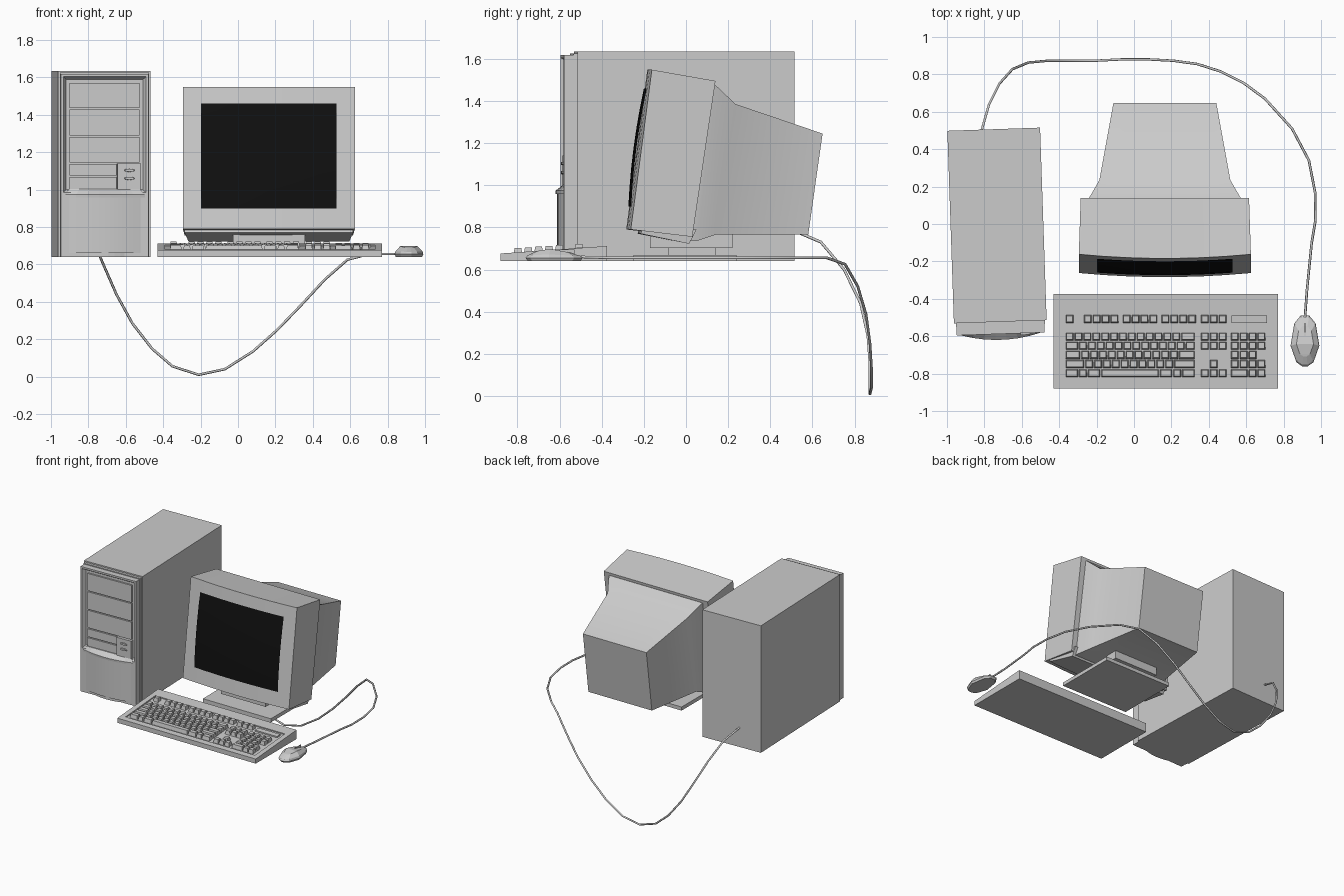
import bpy, bmesh
from math import radians
from mathutils import Matrix, Vector

if "Cube" in bpy.data.objects:
    bpy.data.objects.remove(bpy.data.objects["Cube"])

TOWER = Matrix.Translation((-0.7325, -0.008, 0)) @ Matrix.Rotation(radians(1.95), 4, 'Z')
FLOOR = 0.64
CX = 0.165  # monitor centre line


def finish(name, bm, matrix=None, smooth=None):
    bmesh.ops.recalc_face_normals(bm, faces=bm.faces)
    if matrix:
        bm.transform(matrix)
    me = bpy.data.meshes.new(name)
    bm.to_mesh(me)
    bm.free()
    ob = bpy.data.objects.new(name, me)
    bpy.context.collection.objects.link(ob)
    if smooth:
        bpy.context.view_layer.objects.active = ob
        ob.select_set(True)
        bpy.ops.object.shade_smooth_by_angle(angle=radians(smooth))
        ob.select_set(False)
    return ob


def add_loft(bm, rings):
    """Skin even-sized rings; close both ends with quad strips."""
    vs = [[bm.verts.new(p) for p in r] for r in rings]
    n = len(vs[0])
    for a, b in zip(vs, vs[1:]):
        for i in range(n):
            bm.faces.new((a[i], a[(i + 1) % n], b[(i + 1) % n], b[i]))
    for v in (vs[0], vs[-1]):
        for i in range(n // 2 - 1):
            bm.faces.new((v[i], v[i + 1], v[n - 2 - i], v[n - 1 - i]))


def loft(name, rings, matrix=None, smooth=None):
    bm = bmesh.new()
    add_loft(bm, rings)
    return finish(name, bm, matrix, smooth)


def rect(x0, x1, y0, y1, z):
    return [(x0, y0, z), (x1, y0, z), (x1, y1, z), (x0, y1, z)]


def box(name, x0, x1, y0, y1, z0, z1, matrix=None):
    return loft(name, [rect(x0, x1, y0, y1, z0), rect(x0, x1, y0, y1, z1)], matrix)


# Tower case
box("tower_case", -0.248, 0.248, -0.515, 0.515, FLOOR, 1.635, TOWER)
box("tower_bezel_seam", -0.238, 0.238, -0.535, -0.51, FLOOR, 1.625, TOWER)

# Tower front frame with sloping recess
bm = bmesh.new()
add_loft(bm, [rect(-0.235, 0.235, -0.58, -0.53, 0.97), rect(-0.235, 0.235, -0.58, -0.53, 1.618)])
bm.normal_update()
bmesh.ops.recalc_face_normals(bm, faces=bm.faces)
front = [f for f in bm.faces if f.normal.y < -0.9]
bmesh.ops.inset_region(bm, faces=front, thickness=0.02)
bmesh.ops.inset_region(bm, faces=front, thickness=0.022, depth=-0.026)
finish("tower_front_frame", bm, TOWER)

# Drive bay covers
for i, (z0, z1) in enumerate([(1.435, 1.57), (1.29, 1.427), (1.145, 1.282)]):
    box(f"drive_bay_{i + 1}", -0.187, 0.187, -0.566, -0.55, z0, z1, TOWER)
for i, (z0, z1) in enumerate([(1.075, 1.137), (1.0, 1.067)]):
    box(f"small_bay_{i + 1}", -0.187, 0.063, -0.566, -0.55, z0, z1, TOWER)
box("button_panel", 0.068, 0.194, -0.58, -0.55, 1.0, 1.14, TOWER)
for i, z in enumerate((1.06, 1.103)):
    bm = bmesh.new()
    bmesh.ops.create_cone(bm, cap_ends=True, segments=10, radius1=0.03, radius2=0.026, depth=0.014)
    bm.transform(Matrix.Translation((0.132, -0.582, z)) @ Matrix.Diagonal((1, 1, 0.3, 1))
                 @ Matrix.Rotation(radians(90), 4, 'X'))
    finish(f"tower_button_{i + 1}", bm, TOWER)

# Bulging lower front panel and lip
def bow(hw, y, depth, z, n=8):
    us = [-1 + 2 * i / (n - 1) for i in range(n)]
    return ([(u * hw, y - depth * (1 - u * u), z) for u in us]
            + [(u * hw, -0.55, z) for u in reversed(us)])

box("tower_lower_front", -0.235, 0.235, -0.58, -0.53, FLOOR, 0.972, TOWER)
loft("lower_panel", [bow(0.2, -0.578, 0.026, 0.662), bow(0.2, -0.578, 0.026, 0.962)], TOWER, 30)
loft("lower_lip", [bow(0.215, -0.58, 0.03, 0.958), bow(0.215, -0.58, 0.032, 0.974),
                   bow(0.19, -0.572, 0.002, 1.002)], TOWER)
loft("tower_foot", [bow(0.12, -0.576, 0.02, FLOOR), bow(0.12, -0.576, 0.02, 0.662)], TOWER)


# Monitor sections: (y, z) of top edge, (y, z) of bottom edge, half width
def section(top, bot, hw, bulge=0.0, n=8):
    us = [-1 + 2 * i / (n - 1) for i in range(n)]
    line = lambda p, seq: [(CX + u * hw, p[0] - bulge * (1 - u * u), p[1]) for u in seq]
    return line(top, us) + line(bot, us[::-1])

loft("monitor_front_shell", [section((-0.162, 1.548), (-0.262, 0.79), 0.46, 0.022),
                             section((0.14, 1.495), (0.03, 0.755), 0.45)], smooth=30)
loft("monitor_back_shell", [section((0.10, 1.46), (0.0, 0.735), 0.41),
                            section((0.14, 1.475), (0.05, 0.735), 0.405),
                            section((0.235, 1.385), (0.14, 0.765), 0.35),
                            section((0.648, 1.245), (0.58, 0.765), 0.275)], smooth=35)
loft("monitor_chin", [section((-0.2, 0.82), (-0.215, 0.77), 0.45, 0.015),
                      section((0.05, 0.79), (0.015, 0.722), 0.43)])

# Curved screen
bm = bmesh.new()
bmesh.ops.create_grid(bm, x_segments=8, y_segments=6, size=1)
for v in bm.verts:
    u, w = v.co.x, v.co.y
    x, z = 0.362 * u, 1.18 + 0.28 * w
    face_y = -0.262 + 0.1 * (z - 0.79) / 0.758 - 0.022 * (1 - (x / 0.46) ** 2)
    v.co = Vector((CX + x, face_y - 0.004 - 0.012 * (1 - w * w), z))
bmesh.ops.reverse_faces(bm, faces=bm.faces)
screen = finish("screen", bm, smooth=30)
if screen.data.polygons[0].normal.y > 0:
    screen.data.flip_normals()
black = bpy.data.materials.new("screen_black")
black.diffuse_color = (0.005, 0.005, 0.005, 1)
black.use_nodes = True
black.node_tree.nodes["Principled BSDF"].inputs["Base Color"].default_value = black.diffuse_color
screen.data.materials.append(black)

# Monitor stand
box("stand_base", CX - 0.295, CX + 0.295, -0.25, 0.24, FLOOR, 0.668)
box("stand_neck", CX - 0.15, CX + 0.15, -0.085, 0.14, 0.66, 0.71)
box("stand_swivel", CX - 0.193, CX + 0.193, -0.17, 0.22, 0.703, 0.775)

# Keyboard body: wedge with raised rim
KX0, KX1 = -0.43, 0.77
def deck(y):
    return 0.676 + (y + 0.88) * 0.07

def wedge(name, x0, x1, y0, y1, lift, z0=FLOOR):
    prof = [(y0, z0), (y1, z0), (y1, deck(y1) + lift), (y0, deck(y0) + lift)]
    loft(name, [[(x, y, z) for y, z in prof] for x in (x0, x1)])

wedge("keyboard_base", KX0, KX1, -0.88, -0.375, -0.008)
wedge("keyboard_rim_front", KX0, KX1, -0.88, -0.835, 0)
wedge("keyboard_rim_back", KX0, KX1, -0.465, -0.375, 0)
wedge("keyboard_rim_left", KX0, -0.39, -0.84, -0.46, 0)
wedge("keyboard_rim_right", 0.732, KX1, -0.84, -0.46, 0)
wedge("indicator_panel", 0.52, 0.71, -0.53, -0.49, 0.002)

# Keys: each row is (y, [(start x, key widths in units)])
P = 0.0475
one = lambda n: [1] * n
nav, pad = (0.358, one(3)), (0.518, one(4))
rows = [
    (-0.508, [(-0.365, [1]), (-0.268, one(4)), (-0.06, one(4)), (0.147, one(4)), nav]),
    (-0.602, [(-0.365, one(13) + [1.65]), nav, pad]),
    (-0.651, [(-0.365, [1.5] + one(12) + [1.15]), nav, pad]),
    (-0.70, [(-0.365, [1.75] + one(11) + [1.9]), (0.518, one(3))]),
    (-0.749, [(-0.365, [2.2] + one(10) + [2.45]), (0.358 + P, [1]), pad]),
    (-0.798, [(-0.365, [1.5, 1, 1.5, 6.6, 1.5, 1, 1.55]), nav, (0.518, [2, 1, 1])]),
]
bm = bmesh.new()
for y, groups in rows:
    for x, widths in groups:
        for w in widths:
            z, x1 = deck(y), x + w * P - 0.006
            add_loft(bm, [rect(x, x1, y - 0.021, y + 0.021, z - 0.01),
                          rect(x + 0.005, x1 - 0.005, y - 0.015, y + 0.017, z + 0.02)])
            x += w * P
finish("keys", bm)

# Mouse: mirrored outline, stacked rings
half = [(0.022, -0.495), (0.055, -0.535), (0.074, -0.65), (0.044, -0.735), (0.014, -0.756)]
def mouse_ring(s, z, tilt=0.0):
    pts = [(x, y) for x, y in half] + [(-x, y) for x, y in reversed(half)]
    return [(0.914 + x * s, -0.63 + (y + 0.63) * s, z - tilt * abs(y + 0.66)) for x, y in pts]

loft("mouse_body", [mouse_ring(0.95, FLOOR), mouse_ring(1.04, 0.655), mouse_ring(0.97, 0.672, 0.05),
                    mouse_ring(0.62, 0.699, 0.12)])
box("mouse_button_split", 0.912, 0.916, -0.6, -0.53, 0.67, 0.694)

# Hanging cable from mouse to tower back
path = [(0.914, -0.5, 0.66), (0.925, -0.35, 0.655), (0.95, -0.1, 0.655), (0.97, 0.02, 0.655),
        (0.968, 0.17, 0.655), (0.935, 0.34, 0.655), (0.845, 0.51, 0.655), (0.7, 0.67, 0.655),
        (0.585, 0.755, 0.625), (0.465, 0.815, 0.52), (0.34, 0.855, 0.385), (0.21, 0.873, 0.25),
        (0.08, 0.88, 0.135), (-0.07, 0.88, 0.04), (-0.21, 0.873, 0.01), (-0.35, 0.873, 0.055),
        (-0.46, 0.873, 0.15), (-0.565, 0.863, 0.285), (-0.65, 0.828, 0.44), (-0.72, 0.75, 0.6),
        (-0.775, 0.64, 0.73), (-0.815, 0.5, 0.79)]
cu = bpy.data.curves.new("cable", 'CURVE')
cu.dimensions = '3D'
cu.bevel_depth = 0.007
cu.bevel_resolution = 1
sp = cu.splines.new('POLY')
sp.points.add(len(path) - 1)
for p, co in zip(sp.points, path):
    p.co = (*co, 1)
bpy.context.collection.objects.link(bpy.data.objects.new("cable", cu))
